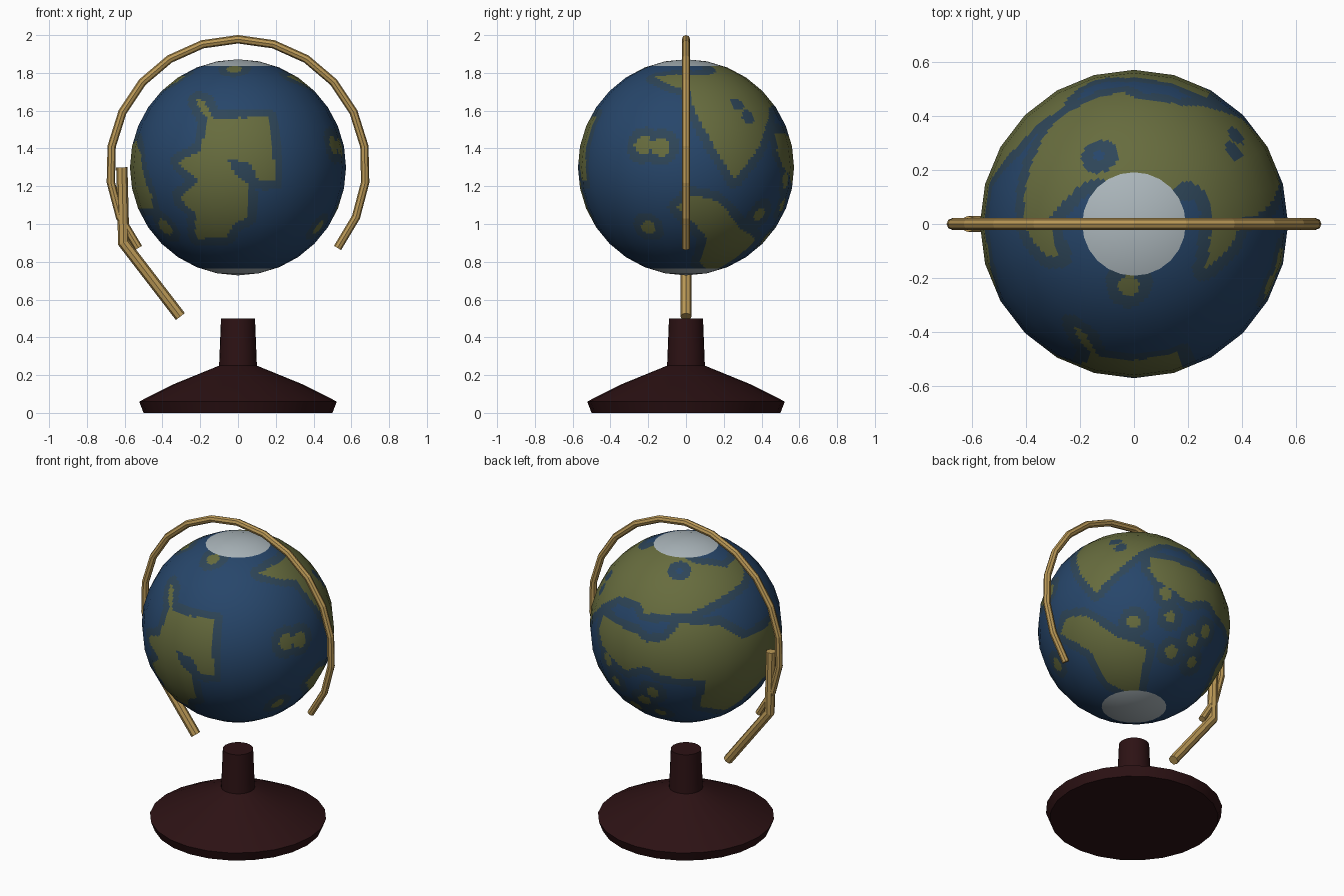
import bpy, bmesh, math
from mathutils import Vector

if "Cube" in bpy.data.objects:
    bpy.data.objects.remove(bpy.data.objects["Cube"])


def material(name, rgb):
    m = bpy.data.materials.new(name)
    m.diffuse_color = (*rgb, 1)
    m.use_nodes = True
    m.node_tree.nodes["Principled BSDF"].inputs["Base Color"].default_value = m.diffuse_color
    return m


OCEAN = material("ocean blue", (0.020, 0.061, 0.145))
COAST = material("shallow coast", (0.027, 0.060, 0.098))
LAND = material("olive land", (0.135, 0.150, 0.048))
ICE = material("polar ice", (0.41, 0.47, 0.50))
BRASS = material("brass", (0.50, 0.32, 0.095))
WOOD = material("dark wood", (0.026, 0.006, 0.007))


def finish(name, bm, mats):
    bmesh.ops.recalc_face_normals(bm, faces=bm.faces)
    me = bpy.data.meshes.new(name)
    bm.to_mesh(me)
    bm.free()
    for m in mats:
        me.materials.append(m)
    ob = bpy.data.objects.new(name, me)
    bpy.context.collection.objects.link(ob)
    return ob


def skin(bm, rings):
    """Joins rings of vertices into a capped tube."""
    for a, b in zip(rings, rings[1:]):
        n = len(a)
        for i in range(n):
            bm.faces.new((a[i], a[(i + 1) % n], b[(i + 1) % n], b[i]))
    bm.faces.new(rings[0])
    bm.faces.new(rings[-1])


def tube(name, path, r, mat, sides=8):
    """Mitred bar along a path of (x, z) points."""
    bm = bmesh.new()
    pts = [Vector(p) for p in path]
    rings = []
    for i, p in enumerate(pts):
        d0 = (p - pts[i - 1]).normalized() if i else (pts[1] - p).normalized()
        d1 = (pts[i + 1] - p).normalized() if i < len(pts) - 1 else d0
        t = (d0 + d1).normalized()
        k = r / t.dot(d0)
        n = Vector((-t.y, t.x))
        ring = []
        for j in range(sides):
            a = 2 * math.pi * j / sides
            q = p + n * (k * math.cos(a))
            ring.append(bm.verts.new((q.x, r * math.sin(a), q.y)))
        rings.append(ring)
    skin(bm, rings)
    return finish(name, bm, [mat])


# Base: turned foot and post
bm = bmesh.new()
profile = [(0.50, 0), (0.523, 0.06), (0.35, 0.148), (0.10, 0.25), (0.09, 0.50)]
skin(bm, [[bm.verts.new((r * math.cos(i * math.pi / 12), r * math.sin(i * math.pi / 12), z))
           for i in range(24)] for r, z in profile])
base = finish("base", bm, [WOOD])
bpy.context.view_layer.objects.active = base
base.select_set(True)
bpy.ops.object.shade_smooth_by_angle(angle=math.radians(30))

# Brass meridian ring and support arm
CZ = 1.30
angles = [math.radians(-129 + 258 * i / 16) for i in range(17)]
tube("meridian_ring", [(0.678 * math.sin(a), CZ + 0.678 * math.cos(a)) for a in angles], 0.022, BRASS)
tube("support_arm", [(-0.615, 1.30), (-0.605, 0.90), (-0.305, 0.51)], 0.03, BRASS)

# Continents as rough outlines in (longitude, latitude), front = 0
front_land = [(-31, 40), (-23, 38), (-15, 27), (19, 28), (20, -7), (11, -7), (6, 3), (-5, 4),
              (-4, -1), (5, -9), (6, -28), (-3, -32), (-8, -41), (-31, -42), (-26, -25),
              (-35, -17), (-21, -7), (-34, 3), (-20, 9), (-19, 27)]
north_land = [(58, 57), (74, 51), (93, 45), (95, 33), (106, 10), (117, -6), (131, 8), (143, 22),
              (158, 34), (178, 36), (185, 30), (218, 33), (238, 39), (258, 43), (272, 45),
              (290, 53), (293, 58), (265, 57), (250, 62), (230, 65), (205, 72), (135, 72),
              (118, 60), (100, 59), (80, 60)]
back_land = [(149, 9), (151, 19), (182, 17), (190, 13), (203, 16), (211, 27), (238, 24), (254, 12),
             (285, 14), (293, 8), (303, -15), (302, -22), (276, -22), (249, -43), (225, -32),
             (227, -10), (199, -7), (190, -2), (175, -9), (155, 0)]
south_land = [(85, -22), (93, -15), (107, -18), (128, -35), (150, -42), (147, -72), (122, -70),
              (106, -63), (104, -40), (91, -28)]
# Round islands and lakes: longitude, latitude, radius in degrees
islands = [(66, 12, 5), (76, 11, 5), (65, -34, 4), (-55, -34, 5), (-5, 66, 4), (-167, -21, 4),
           (164, -21, 3.5), (160, -7, 4), (171, -41, 4), (-166, -42, 3.5), (-175, -30, 4),
           (140, -26, 4)]
lakes = [(-153, 60, 7), (119, 66, 5), (126, 36, 4), (131, 28, 4), (156, 24, 5)]


def wrap(a):
    return (a + 180) % 360 - 180


def outline_depth(lon, lat, poly):
    """Degrees inside (+) or outside (-) an outline."""
    c = (min(p[0] for p in poly) + max(p[0] for p in poly)) / 2
    x, k = wrap(lon - c) + c, math.cos(math.radians(lat))
    inside, best = False, 1e9
    for (x0, y0), (x1, y1) in zip(poly, poly[1:] + poly[:1]):
        if (y0 > lat) != (y1 > lat) and x < x0 + (lat - y0) * (x1 - x0) / (y1 - y0):
            inside = not inside
        ax, ay, dx, dy = (x - x0) * k, lat - y0, (x1 - x0) * k, y1 - y0
        t = max(0, min(1, (ax * dx + ay * dy) / (dx * dx + dy * dy + 1e-9)))
        best = min(best, math.hypot(ax - t * dx, ay - t * dy))
    return best if inside else -best


def round_depth(lon, lat, spot):
    k = math.cos(math.radians(lat))
    return spot[2] - math.hypot(wrap(lon - spot[0]) * k, lat - spot[1])


def zone(p):
    lon = math.degrees(math.atan2(p.x, -p.y))
    lat = math.degrees(math.asin(p.normalized().z))
    if abs(lat) > 70.5:
        return 3
    d = max([outline_depth(lon, lat, o) for o in (front_land, north_land, back_land, south_land)]
            + [round_depth(lon, lat, s) for s in islands])
    d = min([d] + [-round_depth(lon, lat, s) for s in lakes])
    return 2 if d > 0 else 1 if d > -5 else 0


# Globe: 24 x 16 sphere, cut finely so the map can be coloured by face
bm = bmesh.new()
bmesh.ops.create_uvsphere(bm, u_segments=24, v_segments=16, radius=0.572)
bmesh.ops.subdivide_edges(bm, edges=bm.edges[:], cuts=7, use_grid_fill=True)
for f in bm.faces:
    f.material_index = zone(f.calc_center_median())
    f.smooth = True
globe = finish("globe", bm, [OCEAN, COAST, LAND, ICE])
globe.data.normals_split_custom_set_from_vertices([v.co.normalized() for v in globe.data.vertices])
globe.location.z = CZ
